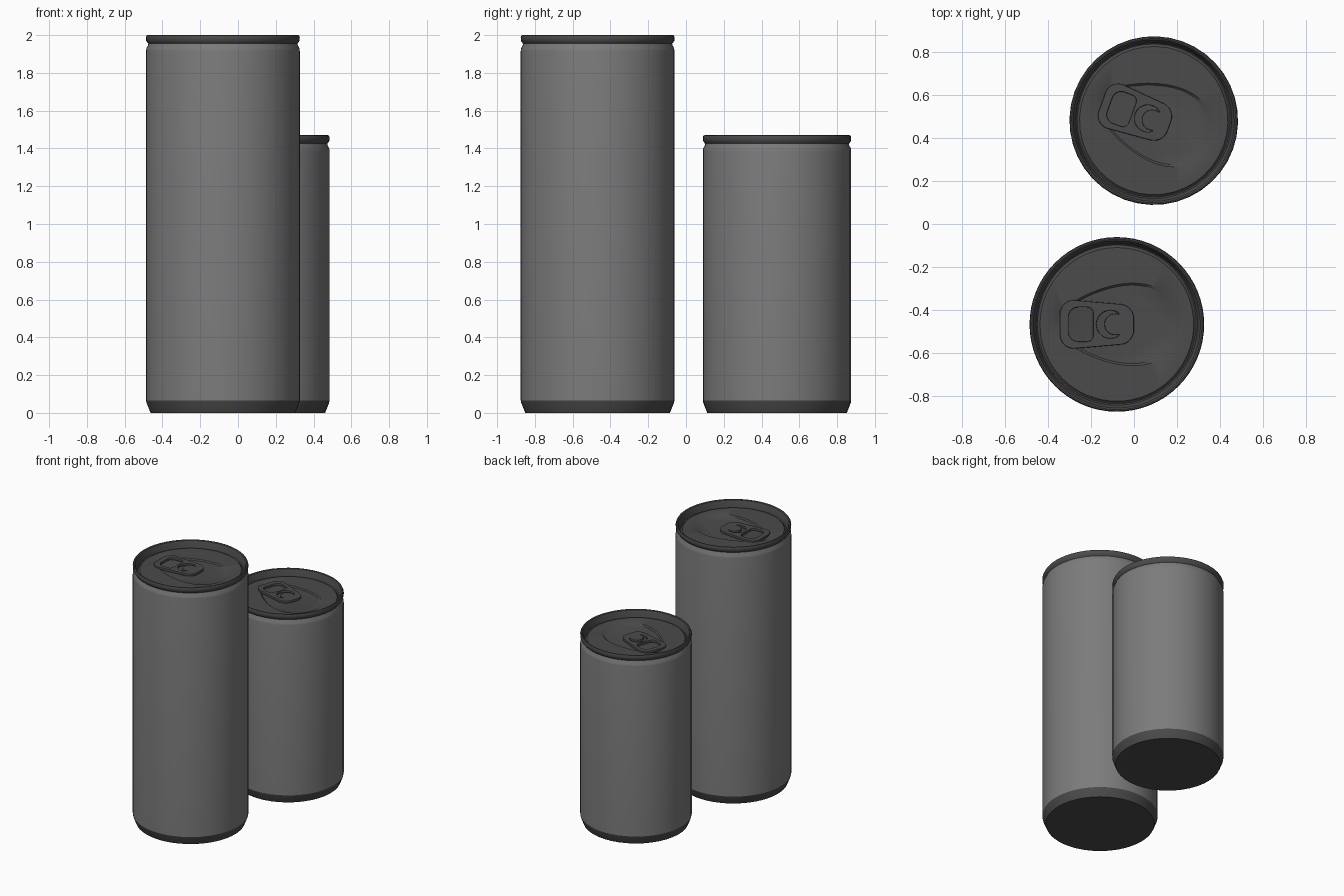
import bpy, bmesh
from math import sin, cos, pi, radians

if "Cube" in bpy.data.objects:
    bpy.data.objects.remove(bpy.data.objects["Cube"])


def material(name, v):
    m = bpy.data.materials.new(name)
    m.diffuse_color = (v, v, v, 1)
    m.use_nodes = True
    m.node_tree.nodes["Principled BSDF"].inputs["Base Color"].default_value = m.diffuse_color
    return m


BODY = material("can_paint", 0.2)
METAL = material("dark_metal", 0.07)


def finish(ob, mat, place):
    x, y, rot = place
    ob.location = (x, y, 0)
    ob.rotation_euler = (0, 0, rot)
    ob.data.materials.clear()
    ob.data.materials.append(mat)
    bpy.ops.object.select_all(action='DESELECT')
    ob.select_set(True)
    bpy.context.view_layer.objects.active = ob
    bpy.ops.object.shade_smooth_by_angle(angle=radians(35))


def circle(r, z, n):
    return [(r * cos(2 * pi * i / n), r * sin(2 * pi * i / n), z) for i in range(n)]


def egg(k, z, n):
    # teardrop panel outline, blunt towards +x
    return [(0.29 * k * cos(t), 0.185 * k * sin(t) * (1 + 0.3 * cos(t)), z)
            for t in (2 * pi * i / n for i in range(n))]


def loft(name, loops, mat, place, cap_start=False, cap_end=False):
    bm = bmesh.new()
    rings = [[bm.verts.new(p) for p in loop] for loop in loops]
    n = len(rings[0])
    for a, b in zip(rings, rings[1:]):
        for i in range(n):
            j = (i + 1) % n
            bm.faces.new((a[i], a[j], b[j], b[i]))
    if cap_start:
        bm.faces.new(rings[0][::-1])
    if cap_end:
        bm.faces.new(rings[-1])
    me = bpy.data.meshes.new(name)
    bm.to_mesh(me)
    bm.free()
    ob = bpy.data.objects.new(name, me)
    bpy.context.collection.objects.link(ob)
    finish(ob, mat, place)


def arc(cx, cy, r, a0, a1, n=8):
    return [(cx + r * cos(radians(a0 + (a1 - a0) * i / n)),
             cy + r * sin(radians(a0 + (a1 - a0) * i / n))) for i in range(n + 1)]


def rounded(right, left):
    # symmetric outline from one right and one left corner circle (x, y, radius)
    (rx, ry, rr), (lx, ly, lr) = right, left
    return (arc(rx, ry, rr, 0, 90) + arc(lx, ly, lr, 90, 180)
            + arc(lx, -ly, lr, 180, 270) + arc(rx, -ry, rr, 270, 360))


def pull_tab(name, z, scale, place):
    outlines = [
        rounded((0.01, 0.025, 0.07), (-0.2, 0.048, 0.065)),             # outer edge
        rounded((-0.14, 0.05, 0.03), (-0.18, 0.035, 0.045)),            # finger hole
        arc(-0.03, 0, 0.065, 50, 310, 20) + arc(-0.008, 0, 0.05, 290, 70, 16),  # crescent slot
    ]
    cu = bpy.data.curves.new(name + "_outline", 'CURVE')
    cu.dimensions = '2D'
    cu.fill_mode = 'BOTH'
    cu.extrude = 0.006
    cu.bevel_depth = 0.004
    cu.bevel_resolution = 1
    cu.offset = -0.004
    for pts in outlines:
        sp = cu.splines.new('POLY')
        sp.points.add(len(pts) - 1)
        for p, (x, y) in zip(sp.points, pts):
            p.co = (x * scale, y * scale, 0, 1)
        sp.use_cyclic_u = True
    tmp = bpy.data.objects.new(name + "_outline", cu)
    bpy.context.collection.objects.link(tmp)
    dg = bpy.context.evaluated_depsgraph_get()
    me = bpy.data.meshes.new_from_object(tmp.evaluated_get(dg))
    bpy.data.objects.remove(tmp)
    ob = bpy.data.objects.new(name, me)
    bpy.context.collection.objects.link(ob)
    finish(ob, METAL, place)
    ob.location.z = z


def can(prefix, r, h, n, x, y, rot):
    place = (x, y, rot)
    s = r / 0.407

    def rings(profile):
        return [circle(a * s, z, n) for a, z in profile]

    # flat foot with its flared band
    loft(prefix + "_base", rings([(0.383, 0), (0.388, 0.012), (0.404, 0.052), (0.407, 0.065)]),
         METAL, place, cap_start=True)
    # painted wall with shoulder and neck
    loft(prefix + "_body", rings([(0.407, 0.065), (0.407, h - 0.085), (0.405, h - 0.07),
                                  (0.396, h - 0.053), (0.395, h - 0.045)]), BODY, place)
    # rolled rim, countersink groove and lid with sunken teardrop panel
    lid = rings([(0.395, h - 0.045), (0.399, h - 0.04), (0.406, h - 0.03), (0.407, h - 0.01),
                 (0.403, h - 0.001), (0.397, h), (0.39, h - 0.004), (0.386, h - 0.014),
                 (0.376, h - 0.056), (0.37, h - 0.06), (0.364, h - 0.056), (0.358, h - 0.048)])
    lid += [egg(s, h - 0.048, n), egg(s * 0.95, h - 0.056, n)]
    loft(prefix + "_lid", lid, METAL, place, cap_end=True)
    pull_tab(prefix + "_pull_tab", h - 0.046, s, place)


can("tall_can", 0.407, 2.0, 64, -0.08, -0.468, 0)
can("short_can", 0.393, 1.47, 40, 0.092, 0.482, radians(-20))
